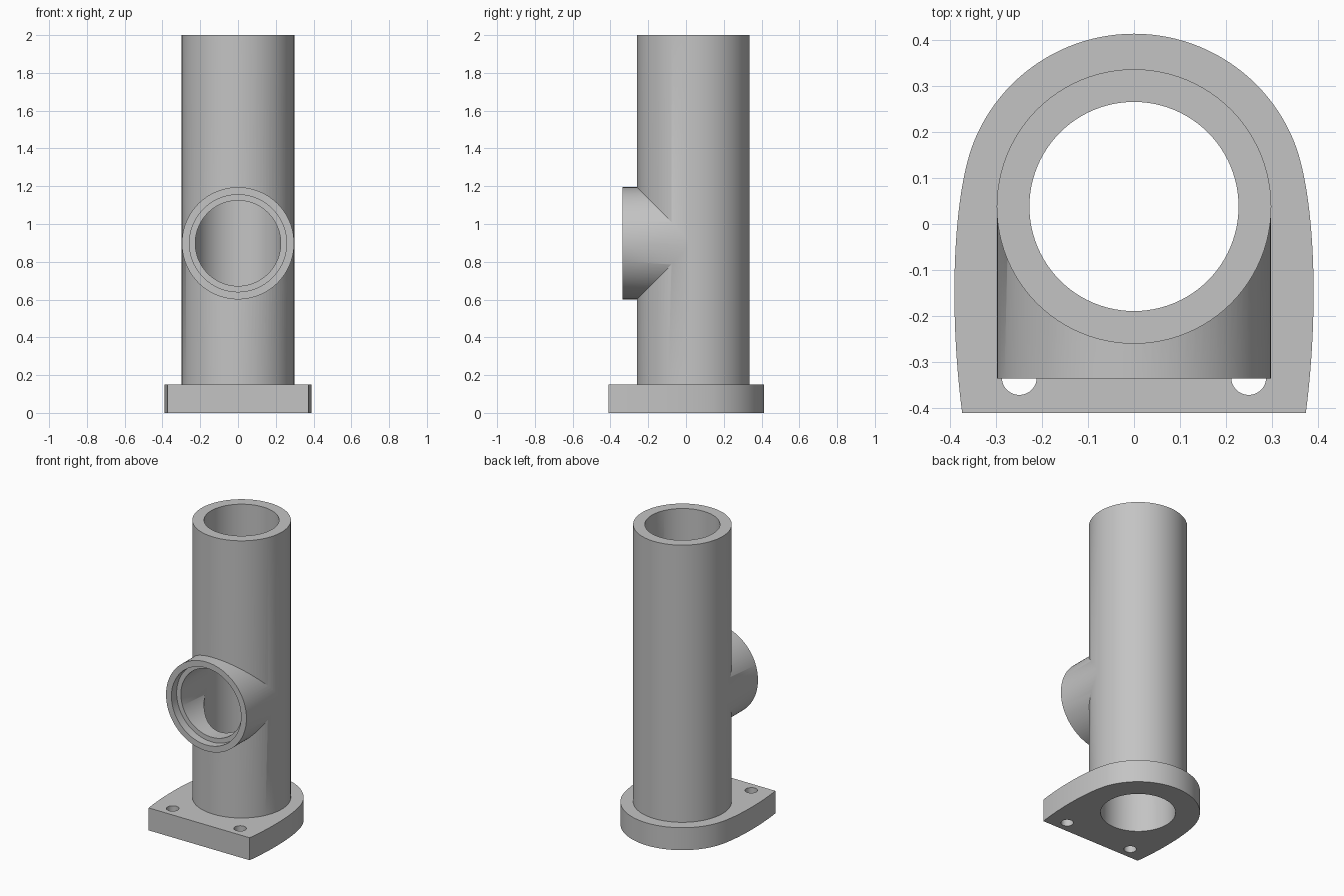
import bpy, bmesh, math
from mathutils import Matrix, Vector

cube = bpy.data.objects.get("Cube")
if cube:
    bpy.data.objects.remove(cube, do_unlink=True)

AXIS_Y = 0.038      # centre line of the upright pipe
BRANCH_Z = 0.898    # centre line of the side branch
FLANGE_H = 0.15
FRONT = -0.335      # mouth of the branch

grey = bpy.data.materials.new("cast_grey")
grey.use_nodes = True
COLOUR = (0.55, 0.55, 0.55, 1)
grey.diffuse_color = COLOUR
grey.node_tree.nodes["Principled BSDF"].inputs["Base Color"].default_value = COLOUR


def finish(name, bm):
    bmesh.ops.recalc_face_normals(bm, faces=bm.faces)
    mesh = bpy.data.meshes.new(name)
    bm.to_mesh(mesh)
    bm.free()
    mesh.materials.append(grey)
    obj = bpy.data.objects.new(name, mesh)
    bpy.context.collection.objects.link(obj)
    return obj


def cylinder(name, radius, start, end, sides=96):
    """Closed cylinder between two points."""
    start, end = Vector(start), Vector(end)
    axis = end - start
    turn = axis.to_track_quat('Z', 'Y').to_matrix().to_4x4()
    bm = bmesh.new()
    bmesh.ops.create_cone(bm, cap_ends=True, segments=sides, radius1=radius,
                          radius2=radius, depth=axis.length,
                          matrix=Matrix.Translation((start + end) / 2) @ turn)
    return finish(name, bm)


def combine(target, tool, operation):
    """Apply a boolean and remove the tool."""
    tool.hide_render = True
    mod = target.modifiers.new("boolean", 'BOOLEAN')
    mod.operation = operation
    mod.solver = 'EXACT'
    mod.object = tool
    select(target)
    bpy.ops.object.modifier_apply(modifier=mod.name)
    bpy.data.objects.remove(tool, do_unlink=True)


def select(obj):
    bpy.ops.object.select_all(action='DESELECT')
    obj.select_set(True)
    bpy.context.view_layer.objects.active = obj


def upright(name, radius, bottom, top):
    return cylinder(name, radius, (0, AXIS_Y, bottom), (0, AXIS_Y, top))


def sideways(name, radius, front, back):
    return cylinder(name, radius, (0, front, BRANCH_Z), (0, back, BRANCH_Z))


# Upright pipe with a side branch, bored through, with a stepped mouth
pipe = upright("tee_pipe", 0.298, FLANGE_H, 2)
combine(pipe, sideways("branch", 0.297, FRONT, 0.03), 'UNION')
combine(pipe, upright("main_bore", 0.227, -0.1, 2.1), 'DIFFERENCE')
combine(pipe, sideways("branch_bore", 0.226, -0.5, 0.03), 'DIFFERENCE')
combine(pipe, sideways("mouth_step", 0.257, -0.5, FRONT + 0.055), 'DIFFERENCE')

# Flange outline: round back, bulging sides, straight front
P = [Vector(p) for p in ((0.347, 0.18), (0.392, 0.07), (0.403, -0.18), (0.373, -0.41))]
side = []
for i in range(25):
    t = i / 24
    s = 1 - t
    side.append(P[0] * s**3 + P[1] * 3 * s * s * t + P[2] * 3 * s * t * t + P[3] * t**3)
a0 = math.atan2(P[0].y - AXIS_Y, P[0].x)
arc = []
for i in range(1, 48):
    a = a0 + (math.pi - 2 * a0) * i / 48
    arc.append(Vector((0.375 * math.cos(a), AXIS_Y + 0.375 * math.sin(a))))
outline = side[::-1] + arc + [Vector((-p.x, p.y)) for p in side]

bm = bmesh.new()
base = bm.faces.new([bm.verts.new((p.x, p.y, 0)) for p in outline])
top = bmesh.ops.extrude_face_region(bm, geom=[base])["geom"]
bmesh.ops.translate(bm, vec=(0, 0, FLANGE_H),
                    verts=[v for v in top if isinstance(v, bmesh.types.BMVert)])
flange = finish("mounting_flange", bm)
combine(flange, upright("flange_bore", 0.227, -0.1, 0.3), 'DIFFERENCE')

# Bolt holes
for x in (-0.249, 0.249):
    hole = cylinder("bolt_hole", 0.038, (x, -0.333, -0.1), (x, -0.333, 0.3), 40)
    combine(flange, hole, 'DIFFERENCE')

for obj in (pipe, flange):
    select(obj)
    bpy.ops.object.shade_smooth_by_angle(angle=math.radians(30))
